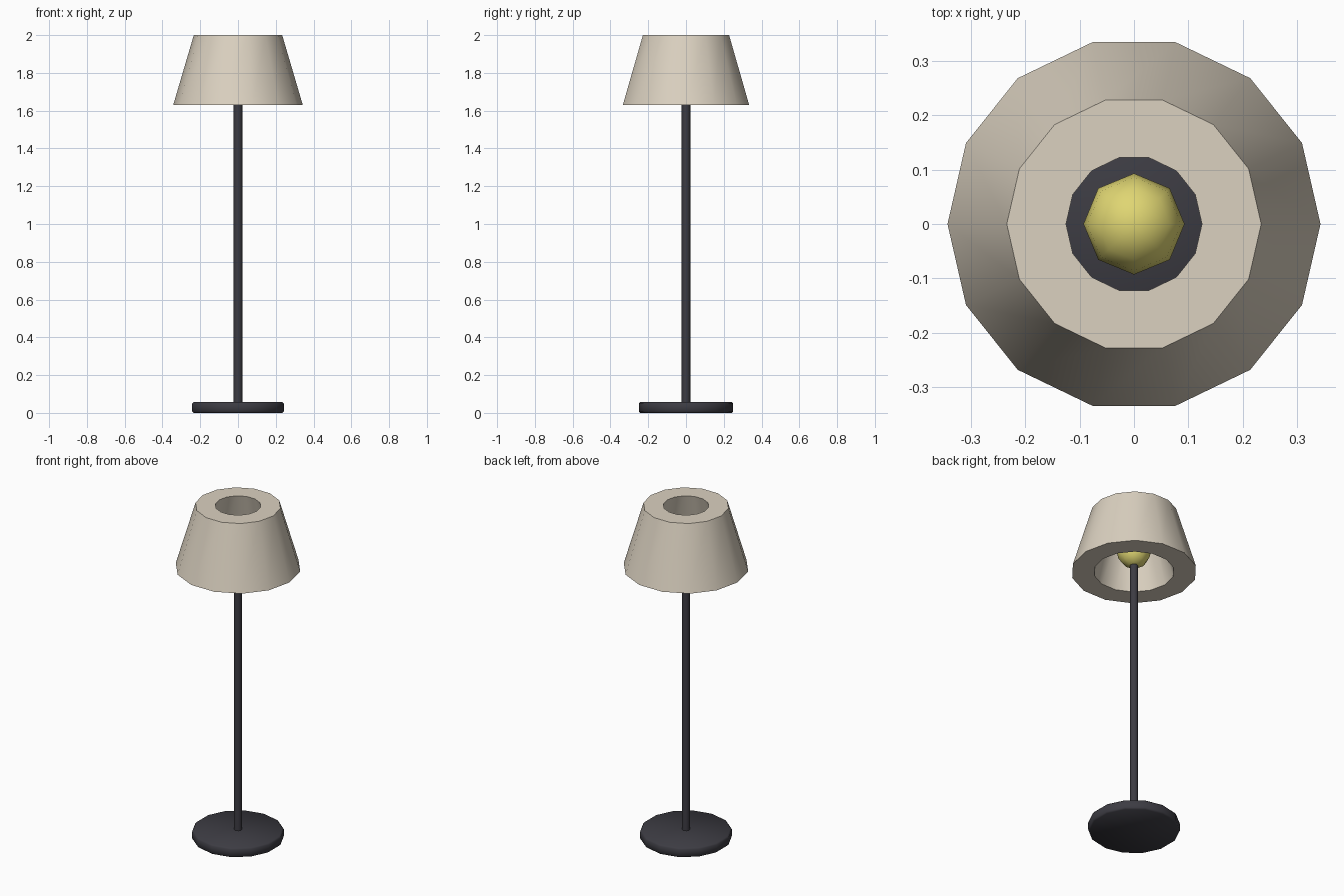
import bpy
import bmesh
from math import sin, cos, pi, radians

default = bpy.data.objects.get("Cube")
if default:
    bpy.data.objects.remove(default, do_unlink=True)


def material(name, color):
    mat = bpy.data.materials.new(name)
    mat.use_nodes = True
    mat.diffuse_color = (*color, 1)
    bsdf = mat.node_tree.nodes["Principled BSDF"]
    bsdf.inputs["Base Color"].default_value = (*color, 1)
    bsdf.inputs["Roughness"].default_value = 0.7
    return mat


def lathe(name, profile, sides, mat, phase=0.0, closed=False, smooth=30):
    """Turn a (radius, z) profile about z; radius 0 makes a pole."""
    bm = bmesh.new()
    rings = []
    for r, z in profile:
        if r == 0:
            rings.append([bm.verts.new((0, 0, z))] * sides)
        else:
            angles = [phase + 2 * pi * i / sides for i in range(sides)]
            rings.append([bm.verts.new((r * cos(a), r * sin(a), z)) for a in angles])
    pairs = list(zip(rings, rings[1:]))
    if closed:
        pairs.append((rings[-1], rings[0]))
    for low, high in pairs:
        for i in range(sides):
            j = (i + 1) % sides
            corners = dict.fromkeys((low[i], low[j], high[j], high[i]))
            bm.faces.new(list(corners))
    if not closed:
        for ring in (rings[0], rings[-1]):
            if ring[0] is not ring[1]:
                bm.faces.new(ring)
    bmesh.ops.recalc_face_normals(bm, faces=bm.faces[:])
    mesh = bpy.data.meshes.new(name)
    bm.to_mesh(mesh)
    bm.free()
    mesh.materials.append(mat)
    obj = bpy.data.objects.new(name, mesh)
    bpy.context.collection.objects.link(obj)
    bpy.ops.object.select_all(action='DESELECT')
    obj.select_set(True)
    bpy.context.view_layer.objects.active = obj
    bpy.ops.object.shade_smooth_by_angle(angle=radians(smooth))
    return obj


fabric = material("cream fabric", (0.71, 0.64, 0.53))
metal = material("dark metal", (0.046, 0.045, 0.056))
glow = material("yellow glass", (0.74, 0.67, 0.17))

# Round foot with softened rims
SIDES = 14
bevel = 0.008
foot_r, foot_h = 0.25, 0.057
lathe("base", [(foot_r - bevel, 0), (foot_r, bevel),
               (foot_r, foot_h - bevel), (foot_r - bevel, foot_h)],
      SIDES, metal, phase=pi / 2, smooth=50)

# Slim upright reaching into the bulb
lathe("stem", [(0.023, foot_h - 0.02), (0.023, 1.69)], 8, metal, smooth=50)

# Bulb
bulb_r, bulb_z, steps = 0.093, 1.755, 8
arc = [(bulb_r * sin(pi * i / steps) if 0 < i < steps else 0,
        bulb_z - bulb_r * cos(pi * i / steps)) for i in range(steps + 1)]
lathe("bulb", arc, 8, glow, smooth=60)

# Thick-walled tapered shade, open through the middle
lathe("shade", [(0.343, 1.63), (0.234, 2.0), (0.125, 2.0), (0.22, 1.63)],
      SIDES, fabric, closed=True)
